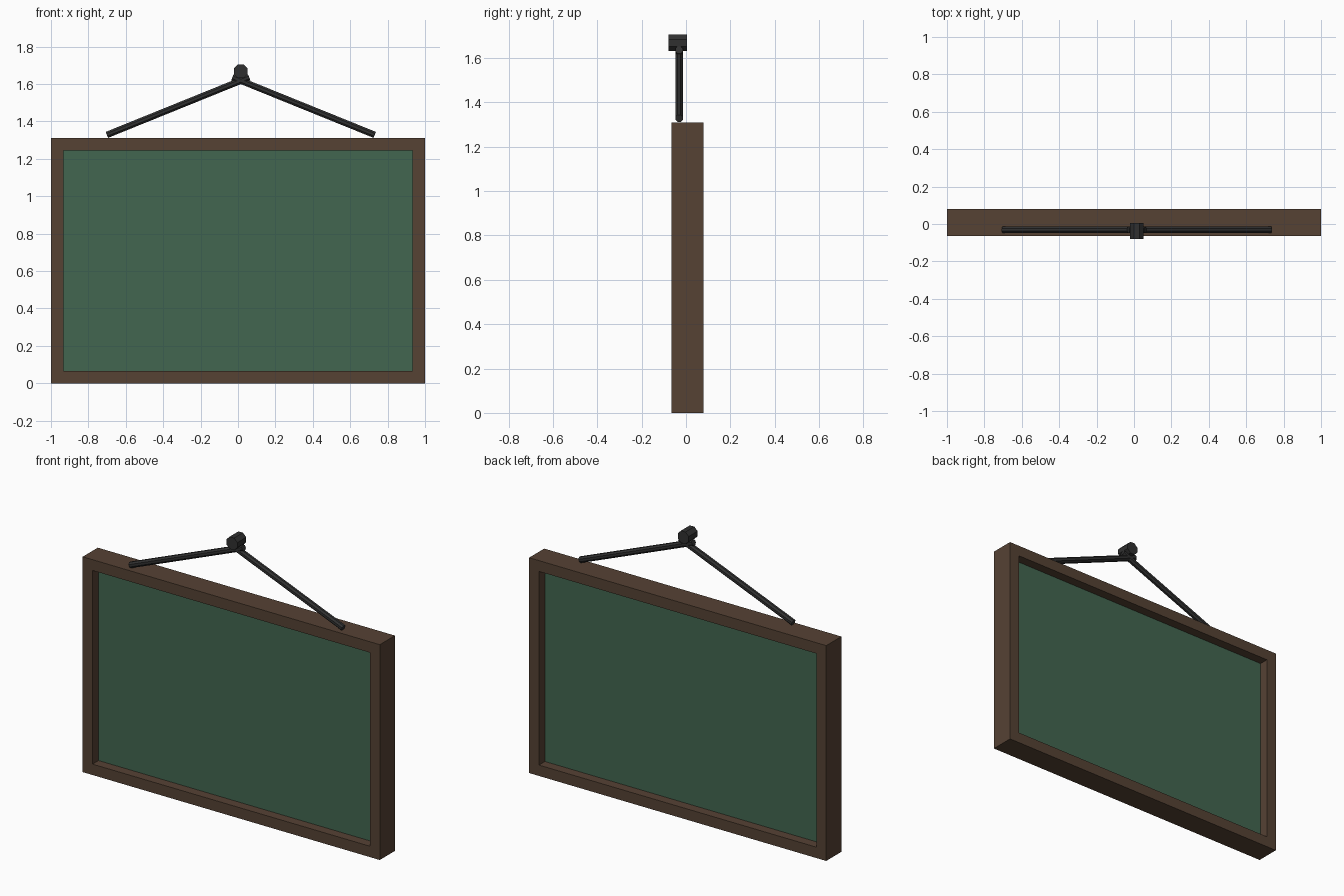
import bpy, bmesh, math
from mathutils import Vector

if "Cube" in bpy.data.objects:
    bpy.data.objects.remove(bpy.data.objects["Cube"])


def material(name, rgb):
    m = bpy.data.materials.new(name)
    m.diffuse_color = (*rgb, 1)
    m.use_nodes = True
    m.node_tree.nodes["Principled BSDF"].inputs["Base Color"].default_value = m.diffuse_color
    return m


WOOD = material("dark_wood", (0.092, 0.054, 0.034))
GREEN = material("board_green", (0.055, 0.133, 0.080))
BLACK = material("black_metal", (0.030, 0.030, 0.030))


def finish(name, bm, mat):
    bmesh.ops.recalc_face_normals(bm, faces=bm.faces)
    mesh = bpy.data.meshes.new(name)
    bm.to_mesh(mesh)
    bm.free()
    mesh.materials.append(mat)
    ob = bpy.data.objects.new(name, mesh)
    bpy.context.collection.objects.link(ob)
    return ob


def rod(name, a, b, radius, sides=8):
    """Flat-sided cylinder from a to b."""
    a, b = Vector(a), Vector(b)
    d = b - a
    side = Vector((0, 1, 0)) if abs(d.y) < 1e-6 else Vector((1, 0, 0))
    up = d.normalized().cross(side)
    bm = bmesh.new()
    rings = []
    for p in (a, b):
        angles = [2 * math.pi * (i + 0.5) / sides for i in range(sides)]
        rings.append([bm.verts.new(p + radius * (math.cos(t) * side + math.sin(t) * up))
                      for t in angles])
    for i in range(sides):
        j = (i + 1) % sides
        bm.faces.new((rings[0][i], rings[0][j], rings[1][j], rings[1][i]))
    for r in rings:
        bm.faces.new(r)
    return finish(name, bm, BLACK)


W, H, B = 1.0, 1.31, 0.066        # half width, height, border
Y0, Y1 = -0.065, 0.08             # frame depth range

# Wooden frame: one mitred ring, open on both sides
bm = bmesh.new()
corners = []
for sx, top in ((-1, 0), (1, 0), (1, 1), (-1, 1)):
    xo, zo = sx * W, top * H
    xi, zi = sx * (W - B), (H - B if top else B)
    corners.append([bm.verts.new(c) for c in
                    ((xo, Y0, zo), (xi, Y0, zi), (xi, Y1, zi), (xo, Y1, zo))])
for i in range(4):
    p, q = corners[i], corners[(i + 1) % 4]
    for k in range(4):
        n = (k + 1) % 4
        bm.faces.new((p[k], q[k], q[n], p[n]))
finish("frame", bm, WOOD)

# Writing board, recessed equally front and back
bm = bmesh.new()
bmesh.ops.create_cube(bm, size=1)
for v in bm.verts:
    v.co = (v.co.x * 2 * (W - B), v.co.y * 0.03 + (Y0 + Y1) / 2,
            v.co.z * (H - 2 * B) + H / 2)
finish("board_panel", bm, GREEN)

# Two hanging rods whose upper ends cross under the peg
CX, RY = 0.015, -0.031
for name, s in (("left_hanger_rod", -1), ("right_hanger_rod", 1)):
    rod(name, (CX + s * 0.716, RY, 1.328), (CX - s * 0.045, RY, 1.636), 0.0185)

# Wall peg
rod("wall_peg", (CX, -0.08, 1.668), (CX, 0.005, 1.668), 0.040)
